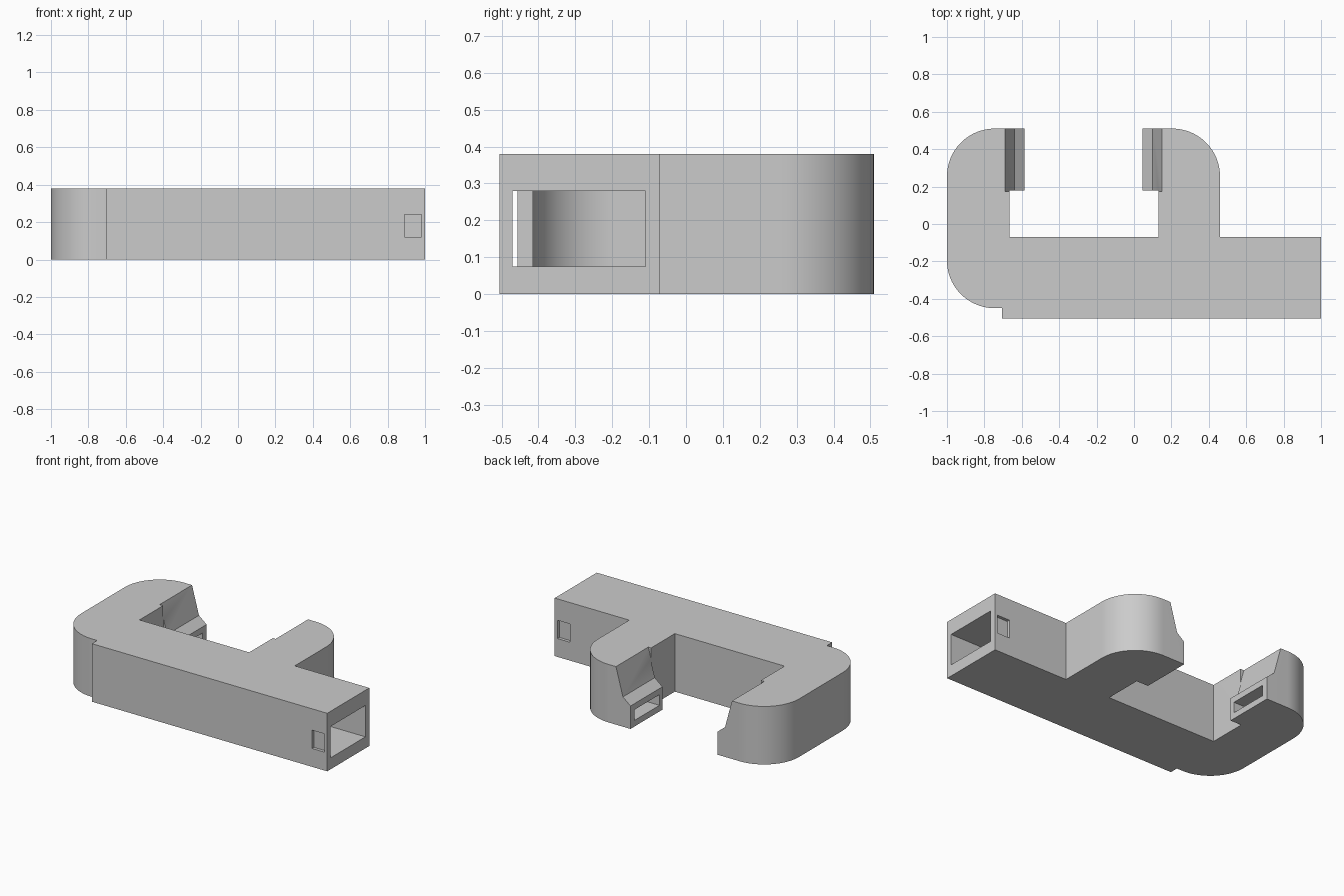
import bpy
import bmesh
from math import cos, sin, radians
from mathutils import Vector

default = bpy.data.objects.get("Cube")
if default:
    bpy.data.objects.remove(default, do_unlink=True)

HEIGHT = 0.38
MID = -0.27          # mirror line between the two jaws

grey = bpy.data.materials.new("plain grey")
grey.use_nodes = True
colour = (0.6, 0.6, 0.6, 1)
grey.diffuse_color = colour
grey.node_tree.nodes["Principled BSDF"].inputs["Base Color"].default_value = colour


def prism(name, points, offset):
    """Extrude a closed outline of 3D points along an offset."""
    bm = bmesh.new()
    face = bm.faces.new([bm.verts.new(p) for p in points])
    top = bmesh.ops.extrude_face_region(bm, geom=[face])["geom"]
    verts = [g for g in top if isinstance(g, bmesh.types.BMVert)]
    bmesh.ops.translate(bm, vec=Vector(offset), verts=verts)
    bmesh.ops.recalc_face_normals(bm, faces=bm.faces[:])
    mesh = bpy.data.meshes.new(name)
    bm.to_mesh(mesh)
    bm.free()
    mesh.materials.append(grey)
    obj = bpy.data.objects.new(name, mesh)
    bpy.context.collection.objects.link(obj)
    return obj


def slab(name, outline, low, high):
    return prism(name, [(x, y, low) for x, y in outline], (0, 0, high - low))


def box(name, x0, x1, y0, y1, z0, z1):
    return slab(name, [(x0, y0), (x1, y0), (x1, y1), (x0, y1)], z0, z1)


def arc(cx, cy, radius, start, end, steps=24):
    angles = [radians(start + (end - start) * i / steps) for i in range(steps + 1)]
    return [(cx + radius * cos(a), cy + radius * sin(a)) for a in angles]


# Clamp body: bar, two rounded arms and inward jaw tips
R = 0.255
outline = [(1, -0.505), (1, -0.07), (0.46, -0.07)]
outline += arc(0.205, 0.255, R, 0, 90)
outline += [(0.045, 0.51), (0.045, 0.18), (0.13, 0.18), (0.13, -0.07),
            (-0.665, -0.07), (-0.665, 0.18), (-0.585, 0.18), (-0.585, 0.51)]
outline += arc(-0.745, 0.255, R, 90, 180)
outline += arc(-0.745, -0.195, R, 180, 270)
outline += [(-0.705, -0.45), (-0.705, -0.505)]
body = slab("clamp_body", outline, 0, HEIGHT)

# Hollow channel following the bar and the arms
r = 0.22
channel = [(1.05, -0.11), (1.05, -0.47), (-0.75, -0.47), (-0.75, -0.457),
           (-0.70, -0.457), (-0.70, -0.415)]
channel += arc(-0.745, -0.195, r, 270, 180)
channel += arc(-0.745, 0.255, r, 180, 90)
channel += [(-0.70, 0.475), (-0.70, -0.11), (0.165, -0.11), (0.165, 0.475)]
channel += arc(0.205, 0.255, r, 90, 0)
channel += [(0.425, -0.11)]
cutters = [slab("channel_cutter", channel, 0.075, 0.28)]

# Sloped jaw faces and the slots in their tips
slope = [(-0.701, 0.42), (-0.64, 0.195), (-0.585, 0.15), (-0.50, 0.08), (-0.50, 0.42)]
slot = [(-0.76, 0.04), (-0.50, 0.04), (-0.50, 0.11), (-0.76, 0.11)]
for side in (1, -1):
    for name, profile, y0, y1 in (("jaw_slope", slope, 0.175, 0.55),
                                  ("jaw_slot", slot, 0.21, 0.47)):
        points = [(MID + side * (x - MID), y0, z) for x, z in profile]
        cutters.append(prism(name + "_cutter", points, (0, y1 - y0, 0)))

# Shallow latch recesses on both sides of the open end
cutters.append(box("front_recess_cutter", 0.89, 0.98, -0.55, -0.485, 0.12, 0.24))
cutters.append(box("back_recess_cutter", 0.89, 0.98, -0.09, 0, 0.12, 0.24))

bpy.ops.object.select_all(action="DESELECT")
body.select_set(True)
bpy.context.view_layer.objects.active = body
for cutter in cutters:
    cutter.hide_render = True
    cut = body.modifiers.new(cutter.name, "BOOLEAN")
    cut.operation = "DIFFERENCE"
    cut.solver = "EXACT"
    cut.object = cutter
    bpy.ops.object.modifier_apply(modifier=cut.name)
    bpy.data.objects.remove(cutter, do_unlink=True)

bpy.ops.object.shade_smooth_by_angle(angle=radians(30))
